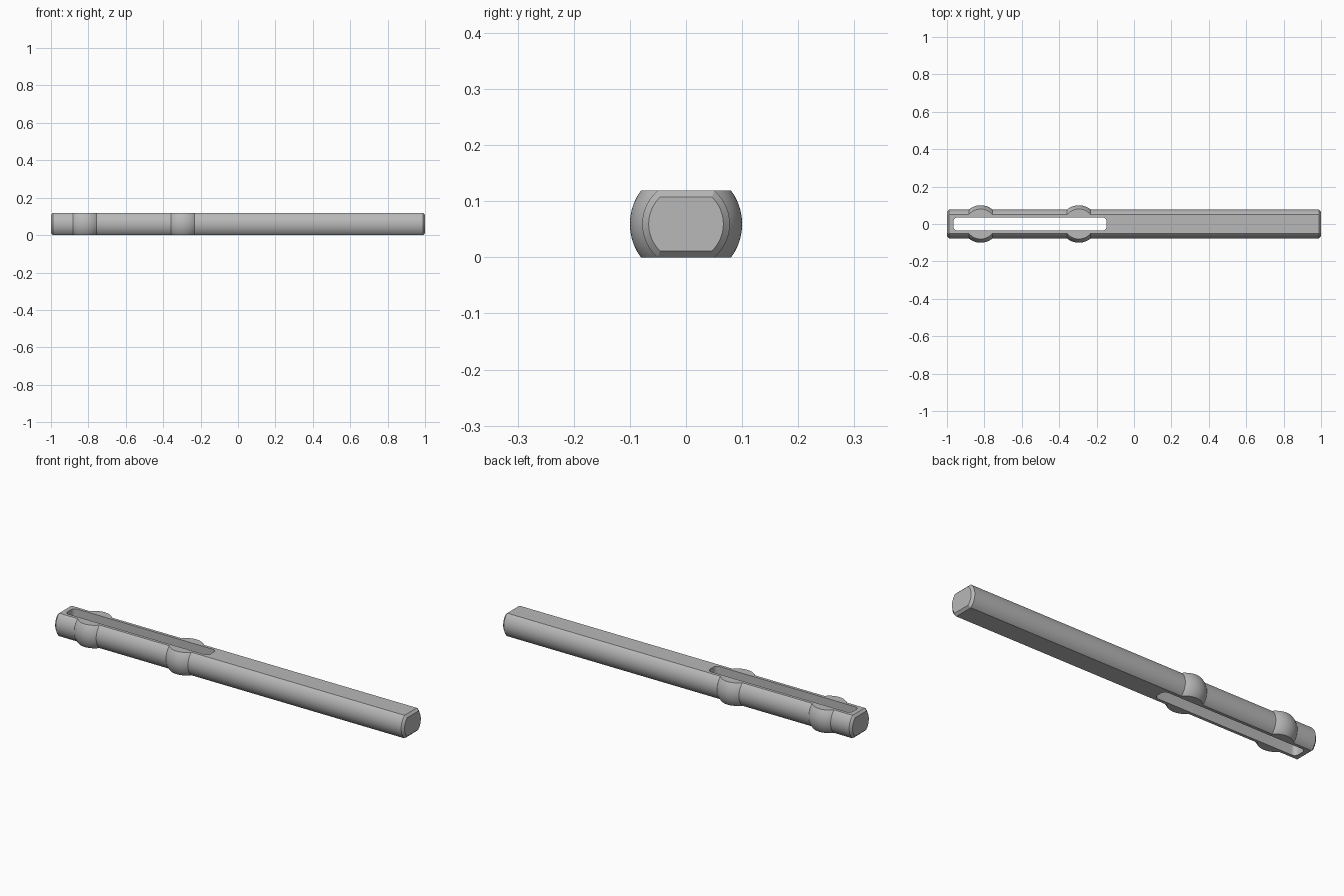
import bpy, bmesh, math
from mathutils import Matrix, Vector

cube = bpy.data.objects.get("Cube")
if cube:
    bpy.data.objects.remove(cube, do_unlink=True)

ROD_R, BALL_R, HEIGHT, CHAMFER = 0.078, 0.1, 0.119, 0.0115
BALLS = (-0.82, -0.295)
MID = Vector((0, 0, HEIGHT / 2))

steel = bpy.data.materials.new("Grey Steel")
steel.use_nodes = True
grey = (0.48, 0.48, 0.48, 1)
steel.diffuse_color = grey
steel.node_tree.nodes["Principled BSDF"].inputs["Base Color"].default_value = grey


def make_object(name, bm):
    bmesh.ops.recalc_face_normals(bm, faces=bm.faces[:])
    mesh = bpy.data.meshes.new(name)
    bm.to_mesh(mesh)
    bm.free()
    mesh.materials.append(steel)
    obj = bpy.data.objects.new(name, mesh)
    bpy.context.collection.objects.link(obj)
    return obj


def box(size, center):
    bm = bmesh.new()
    bmesh.ops.create_cube(bm, size=1, matrix=Matrix.Translation(center) @ Matrix.Diagonal((*size, 1)))
    return bm


def cut(target, cutter, operation):
    mod = target.modifiers.new(cutter.name, 'BOOLEAN')
    mod.object, mod.operation, mod.solver = cutter, operation, 'EXACT'
    bpy.context.view_layer.objects.active = target
    bpy.ops.object.modifier_apply(modifier=mod.name)
    bpy.data.objects.remove(cutter, do_unlink=True)


# Turned rod with chamfered ends and two spherical bulges
profile = [(-1, 0), (-1, ROD_R - CHAMFER), (-1 + CHAMFER, ROD_R)]
edge_angle = math.asin(ROD_R / BALL_R)
for x in BALLS:
    for i in range(17):
        a = math.pi - edge_angle - (math.pi - 2 * edge_angle) * i / 16
        profile.append((x + BALL_R * math.cos(a), BALL_R * math.sin(a)))
profile += [(1 - CHAMFER, ROD_R), (1, ROD_R - CHAMFER), (1, 0)]

bm = bmesh.new()
verts = [bm.verts.new((x, r, HEIGHT / 2)) for x, r in profile]
edges = [bm.edges.new(pair) for pair in zip(verts, verts[1:])]
bmesh.ops.spin(bm, geom=verts + edges, cent=MID, axis=(1, 0, 0),
               angle=math.tau, steps=96, use_duplicate=False)
bmesh.ops.remove_doubles(bm, verts=bm.verts[:], dist=0.0001)
rod = make_object("slotted_rod", bm)

# Flat top and bottom, chamfered at both ends
bm = box((2.0, 0.4, HEIGHT), MID)
ends = [e for e in bm.edges
        if abs(e.verts[0].co.y - e.verts[1].co.y) > 0.1]
bmesh.ops.bevel(bm, geom=ends, offset=CHAMFER, segments=1, affect='EDGES')
cut(rod, make_object("flats_cutter", bm), 'INTERSECT')

# Long through slot with rounded corners
bm = box((0.818, 0.07, 0.4), Vector((-0.556, 0, HEIGHT / 2)))
corners = [e for e in bm.edges
           if abs(e.verts[0].co.z - e.verts[1].co.z) > 0.1]
bmesh.ops.bevel(bm, geom=corners, offset=0.022, segments=8, profile=0.5, affect='EDGES')
cut(rod, make_object("slot_cutter", bm), 'DIFFERENCE')

# Smooth curves with crisp machined edges
bpy.ops.object.select_all(action='DESELECT')
rod.select_set(True)
bpy.context.view_layer.objects.active = rod
bpy.ops.object.shade_smooth_by_angle(angle=math.radians(25))
